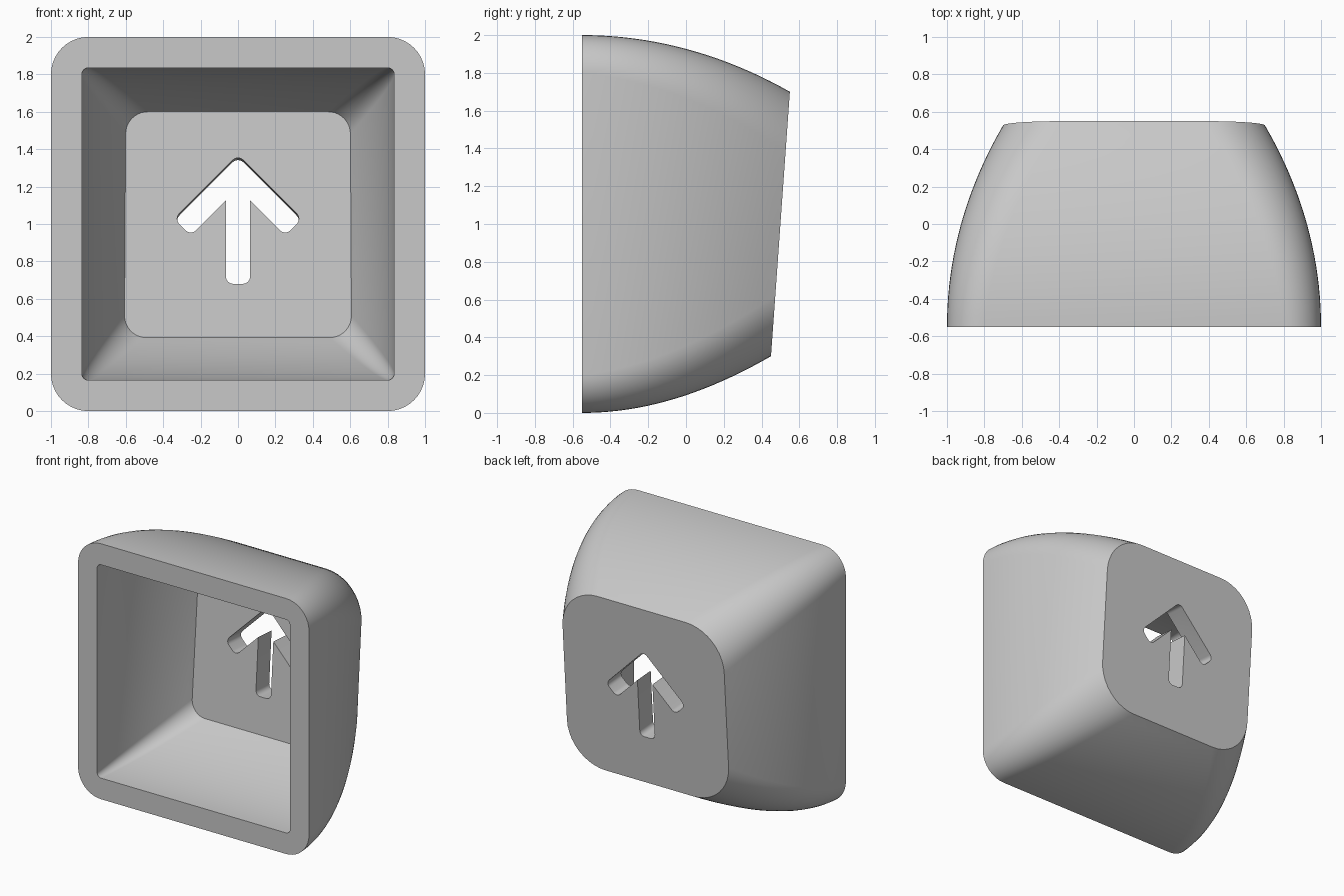
import bpy, bmesh, math
from mathutils import Vector

cube = bpy.data.objects.get("Cube")
if cube:
    bpy.data.objects.remove(cube, do_unlink=True)

FRONT = -0.55      # plane of the open rim
WALL = 0.165       # shell thickness
TILT = 0.1 / 1.4   # slope of the back face
STEPS = 20         # rings along the depth
ARC = 10           # segments per rounded corner


def back_y(z):
    return 0.5 + (z - 1) * TILT


def rounded_square(half, radius):
    pts = []
    for k in range(4):
        mid = math.pi / 4 + k * math.pi / 2
        cx = math.copysign(half - radius, math.cos(mid))
        cz = math.copysign(half - radius, math.sin(mid))
        for i in range(ARC + 1):
            a = k * math.pi / 2 + i / ARC * math.pi / 2
            pts.append((cx + radius * math.cos(a), cz + radius * math.sin(a)))
    return pts


def shell_ring(bm, s, inset):
    """One cross-section at depth fraction s, offset inward by inset."""
    def section(t):
        shift = inset * math.hypot(1, 0.6 * t / 1.05)
        return rounded_square(1 - 0.3 * t * t - shift, 0.2 + 0.12 * t - shift)

    verts = []
    for i, (x, z) in enumerate(section(s * (1 - inset / 1.05))):
        # the tilted back makes the depth vary with height
        depth = back_y(1 + z) - FRONT
        t = s * (1 - inset / depth)
        x, z = section(t)[i]
        depth = back_y(1 + z) - FRONT - inset
        verts.append(bm.verts.new((x, FRONT + s * depth, 1 + z)))
    return verts


def bridge(bm, a, b):
    n = len(a)
    for i in range(n):
        j = (i + 1) % n
        bm.faces.new((a[i], a[j], b[j], b[i]))


def finish(bm, name):
    bmesh.ops.recalc_face_normals(bm, faces=bm.faces)
    mesh = bpy.data.meshes.new(name)
    bm.to_mesh(mesh)
    bm.free()
    obj = bpy.data.objects.new(name, mesh)
    bpy.context.collection.objects.link(obj)
    return obj


# Hollow key shell: inner floor to rim, then rim to outer back
bm = bmesh.new()
inner = [shell_ring(bm, i / STEPS, WALL) for i in range(STEPS, -1, -1)]
outer = [shell_ring(bm, i / STEPS, 0) for i in range(STEPS + 1)]
rings = inner + outer
for a, b in zip(rings, rings[1:]):
    bridge(bm, a, b)
bm.faces.new(rings[0])
bm.faces.new(rings[-1])
cap = finish(bm, "key_shell")

# Arrow outline, right half: (x, z, corner radius)
R = 0.04
half = [(0.065, 0.68, R), (0.065, 1.125, 0), (0.252, 0.938, R), (0.342, 1.028, R)]
outline = half + [(0, 1.37, R)] + [(-x, z, r) for x, z, r in reversed(half)]


def fillet(corners, segments=6):
    pts = []
    for i, (x, z, r) in enumerate(corners):
        p = Vector((x, z))
        if r == 0:
            pts.append(p)
            continue
        u = (Vector(corners[i - 1][:2]) - p).normalized()
        v = (Vector(corners[(i + 1) % len(corners)][:2]) - p).normalized()
        opening = u.angle(v)
        centre = p + (u + v).normalized() * r / math.sin(opening / 2)
        reach = r / math.tan(opening / 2)
        start, end = p + u * reach - centre, p + v * reach - centre
        sweep = math.pi - opening
        for k in range(segments + 1):
            f = k / segments
            pts.append(centre + (start * math.sin((1 - f) * sweep)
                                 + end * math.sin(f * sweep)) / math.sin(sweep))
    return pts


# Arrow cutter runs square to the tilted back face
bm = bmesh.new()
normal = Vector((0, 1, -TILT)).normalized()
ends = []
for reach in (-0.1, 0.3):
    ends.append([bm.verts.new(Vector((p.x, back_y(p.y) - WALL, p.y)) + normal * reach)
                 for p in fillet(outline)])
bridge(bm, *ends)
for loop in ends:
    bm.faces.new(loop)
cutter = finish(bm, "arrow_cutter")
cutter.hide_render = True

bpy.context.view_layer.objects.active = cap
cut = cap.modifiers.new("arrow_hole", 'BOOLEAN')
cut.operation = 'DIFFERENCE'
cut.solver = 'EXACT'
cut.object = cutter
bpy.ops.object.modifier_apply(modifier=cut.name)
bpy.data.objects.remove(cutter, do_unlink=True)

# Single grey material
grey = bpy.data.materials.new("light_grey")
grey.use_nodes = True
colour = (0.58, 0.58, 0.58, 1)
grey.diffuse_color = colour
grey.node_tree.nodes["Principled BSDF"].inputs["Base Color"].default_value = colour
cap.data.materials.clear()
cap.data.materials.append(grey)

bpy.ops.object.select_all(action='DESELECT')
cap.select_set(True)
bpy.ops.object.shade_smooth_by_angle(angle=math.radians(30))
